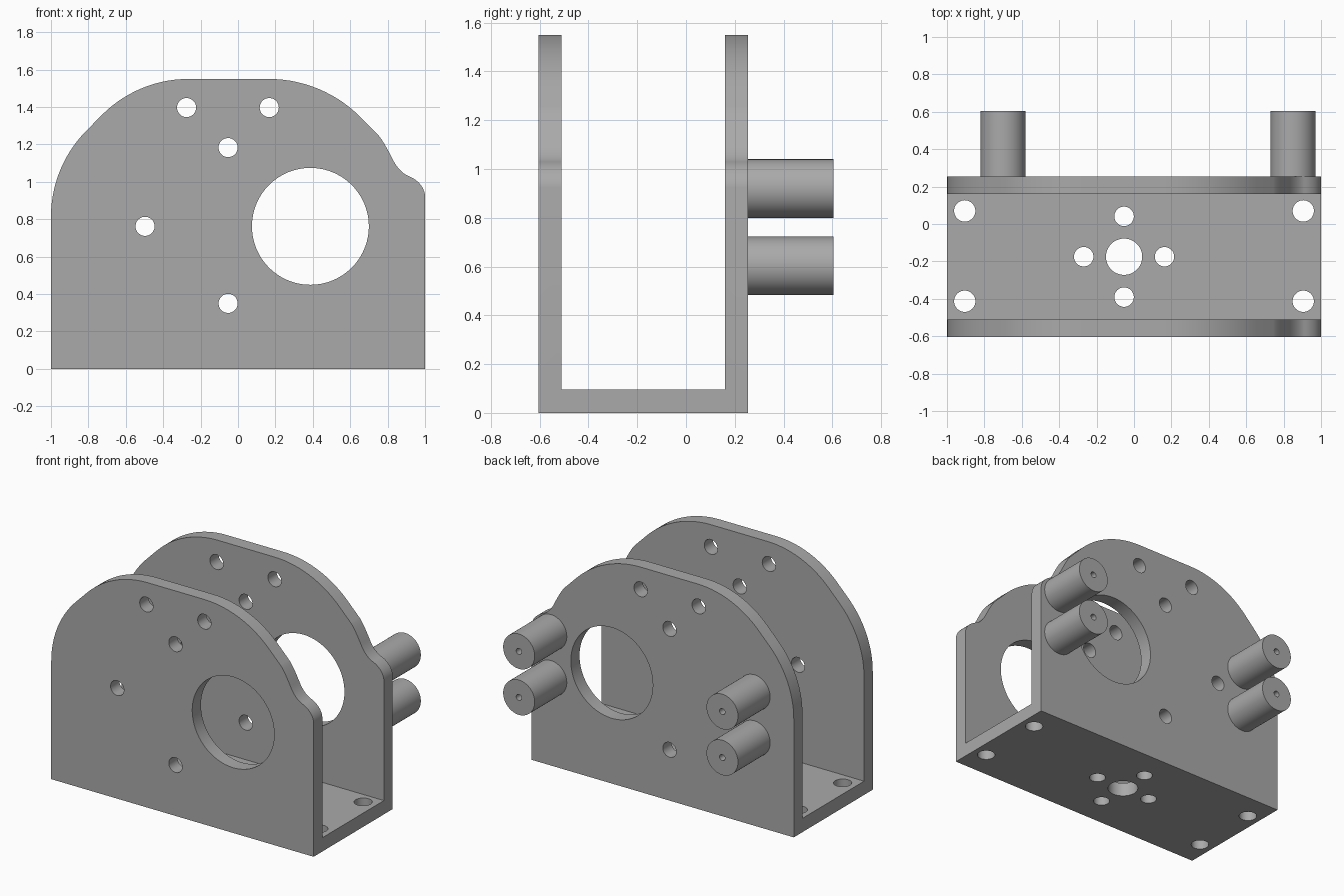
import bpy, bmesh, math
from mathutils import Matrix, Vector

if "Cube" in bpy.data.objects:
    bpy.data.objects.remove(bpy.data.objects["Cube"])

grey = bpy.data.materials.new("plain grey")
grey.use_nodes = True
grey.diffuse_color = (0.4, 0.4, 0.4, 1)
grey.node_tree.nodes["Principled BSDF"].inputs["Base Color"].default_value = (0.4, 0.4, 0.4, 1)


def make_object(name, bm):
    bmesh.ops.recalc_face_normals(bm, faces=bm.faces)
    mesh = bpy.data.meshes.new(name)
    bm.to_mesh(mesh)
    bm.free()
    mesh.materials.append(grey)
    obj = bpy.data.objects.new(name, mesh)
    bpy.context.collection.objects.link(obj)
    return obj


def cylinder(bm, centre, radius, length, along_y, sides=48):
    turn = Matrix.Rotation(math.pi / 2, 4, 'X') if along_y else Matrix()
    bmesh.ops.create_cone(bm, cap_ends=True, segments=sides, radius1=radius, radius2=radius,
                          depth=length, matrix=Matrix.Translation(centre) @ turn)


def cut(target, bm):
    cutter = make_object("cutter", bm)
    cutter.hide_render = True
    mod = target.modifiers.new("cut", 'BOOLEAN')
    mod.operation, mod.solver, mod.object = 'DIFFERENCE', 'EXACT', cutter
    bpy.context.view_layer.objects.active = target
    bpy.ops.object.modifier_apply(modifier=mod.name)
    bpy.data.objects.remove(cutter)


def smooth(obj):
    bpy.ops.object.select_all(action='DESELECT')
    obj.select_set(True)
    bpy.context.view_layer.objects.active = obj
    bpy.ops.object.shade_smooth_by_angle(angle=math.radians(30))


def round_corner(a, corner, b, steps=14):
    """Circular corner between two tangent points."""
    a, c, b = Vector(a), Vector(corner), Vector(b)
    w = math.cos((c - a).angle(b - c) / 2)
    points = []
    for i in range(steps + 1):
        t = i / steps
        ka, kc, kb = (1 - t) ** 2, 2 * t * (1 - t) * w, t * t
        points.append((a * ka + c * kc + b * kb) / (ka + kc + kb))
    return points


# Overall depths of the bracket
front, back, wall = -0.605, 0.255, 0.095
mid_y = (front + back) / 2

# Side outline: rounded shoulders and a small ear on the left
outline = [Vector((1, 0)), Vector((-1, 0))]
for corner in (((-1, 0.814), (-1, 1.083), (-0.81, 1.274)),
               ((-0.725, 1.36), (-0.534, 1.55), (-0.265, 1.55)),
               ((0.165, 1.55), (0.45, 1.55), (0.653, 1.348)),
               ((0.745, 1.255), (0.774, 1.226), (0.823, 1.128)),
               ((0.823, 1.128), (0.858, 1.055), (0.909, 1.032)),
               ((0.909, 1.032), (0.995, 1.0), (1, 0.925))):
    for p in round_corner(*corner):
        if (p - outline[-1]).length > 0.001:
            outline.append(p)

bm = bmesh.new()
face = bm.faces.new([bm.verts.new((p.x, front, p.y)) for p in outline])
grown = bmesh.ops.extrude_face_region(bm, geom=[face])
bmesh.ops.translate(bm, vec=(0, back - front, 0),
                    verts=[v for v in grown["geom"] if isinstance(v, bmesh.types.BMVert)])
bracket = make_object("bracket", bm)

# Open channel between the two upright plates
bm = bmesh.new()
bmesh.ops.create_cube(bm, size=1, matrix=Matrix.Translation((0, mid_y, wall + 1))
                      @ Matrix.Diagonal((3, back - front - 2 * wall, 2, 1)))
cut(bracket, bm)

# Bores through both upright plates
bm = bmesh.new()
cylinder(bm, (0.387, mid_y, 0.762), 0.3125, 2, True, 96)
for x, z in ((-0.275, 1.397), (0.167, 1.397), (-0.053, 1.183), (-0.497, 0.762), (-0.053, 0.35)):
    cylinder(bm, (x, mid_y, z), 0.051, 2, True)
cut(bracket, bm)

# Holes in the floor: corner bolts and a hub with four small holes
bm = bmesh.new()
for x in (-0.905, 0.905):
    for y in (0.07, -0.413):
        cylinder(bm, (x, y, 0), 0.057, 0.4, False)
cylinder(bm, (-0.053, mid_y, 0), 0.097, 0.4, False)
for dx, dy in ((1, 0), (-1, 0), (0, 1), (0, -1)):
    cylinder(bm, (-0.053 + 0.216 * dx, mid_y + 0.216 * dy, 0), 0.052, 0.4, False)
cut(bracket, bm)
smooth(bracket)

# Four posts on the rear plate, each with a blind screw hole
tip = 0.605
for side, x in (("right", -0.70), ("left", 0.85)):
    for level, z in (("lower", 0.603), ("upper", 0.92)):
        bm = bmesh.new()
        cylinder(bm, (x, (back + tip) / 2, z), 0.12, tip - back, True, 64)
        post = make_object(f"{side}_{level}_post", bm)
        bm = bmesh.new()
        cylinder(bm, (x, tip, z), 0.021, 0.5, True, 24)
        cut(post, bm)
        smooth(post)
